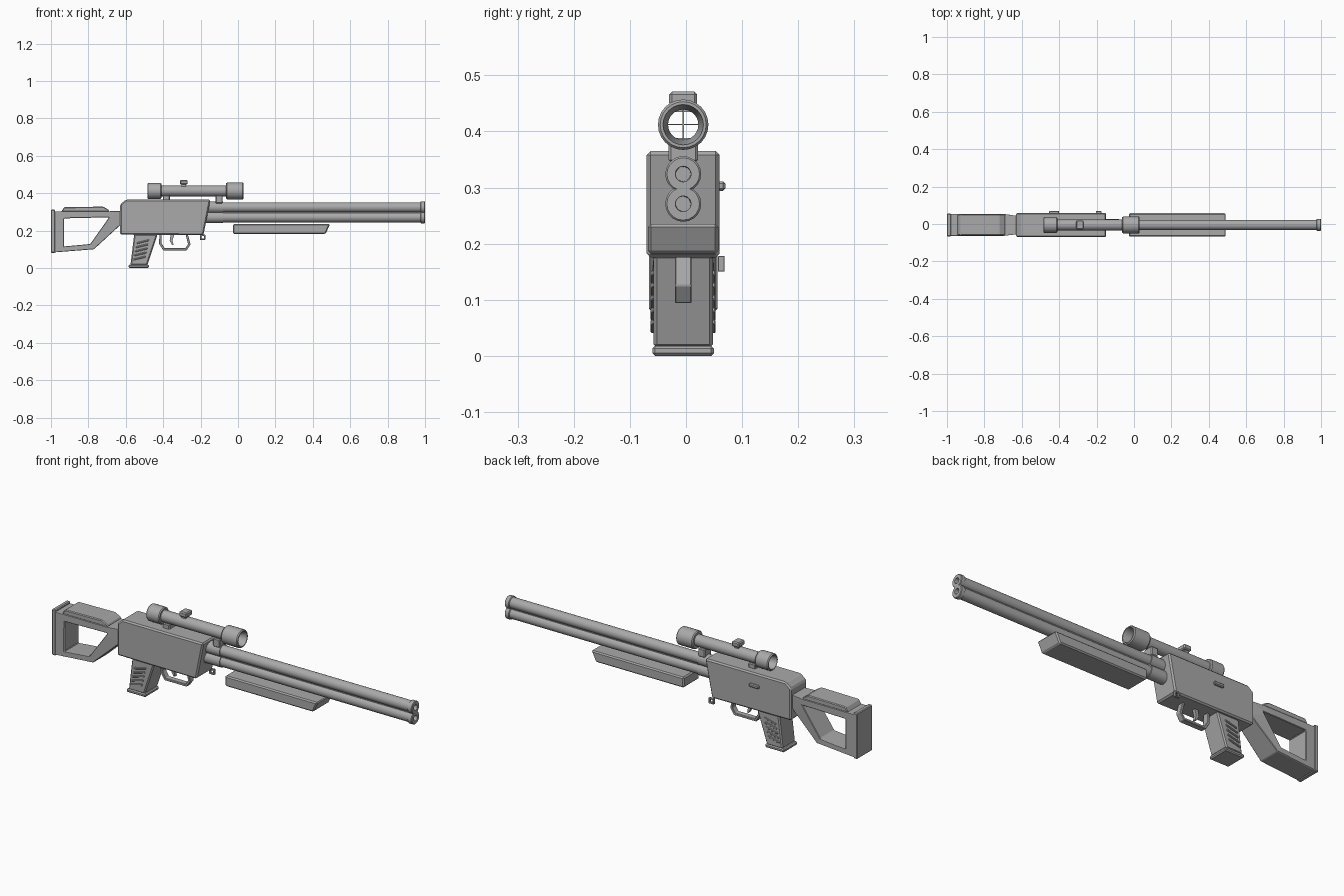
import bpy, bmesh, math

if "Cube" in bpy.data.objects:
    bpy.data.objects.remove(bpy.data.objects["Cube"], do_unlink=True)

CY = -0.005  # centre plane of the body

grey = bpy.data.materials.new("plain grey")
grey.use_nodes = True
grey.diffuse_color = (0.4, 0.4, 0.4, 1)
grey.node_tree.nodes["Principled BSDF"].inputs["Base Color"].default_value = (0.4, 0.4, 0.4, 1)


def finish(name, bm, bevel=0, smooth=False):
    bmesh.ops.remove_doubles(bm, verts=bm.verts, dist=1e-5)
    bmesh.ops.recalc_face_normals(bm, faces=bm.faces)
    mesh = bpy.data.meshes.new(name)
    bm.to_mesh(mesh)
    bm.free()
    ob = bpy.data.objects.new(name, mesh)
    bpy.context.collection.objects.link(ob)
    mesh.materials.append(grey)
    if bevel:
        mod = ob.modifiers.new("edge bevel", "BEVEL")
        mod.width = bevel
        mod.segments = 1
        mod.limit_method = "ANGLE"
    if smooth:
        bpy.ops.object.select_all(action="DESELECT")
        ob.select_set(True)
        bpy.context.view_layer.objects.active = ob
        bpy.ops.object.shade_smooth_by_angle(angle=math.radians(35))
    return ob


def slab(name, outline, half, y=CY, bevel=0):
    """Side profile (x, z) extruded across y."""
    bm = bmesh.new()
    a = [bm.verts.new((x, y - half, z)) for x, z in outline]
    b = [bm.verts.new((x, y + half, z)) for x, z in outline]
    bm.faces.new(a)
    bm.faces.new(b)
    for i in range(len(a)):
        j = (i + 1) % len(a)
        bm.faces.new((a[i], a[j], b[j], b[i]))
    return finish(name, bm, bevel)


def box(name, x0, x1, z0, z1, half, y=CY, bevel=0):
    return slab(name, [(x0, z0), (x1, z0), (x1, z1), (x0, z1)], half, y, bevel)


def frame(name, outer, inner, half, y=CY, bevel=0):
    """Side profile with a matching hole through it."""
    bm = bmesh.new()
    loops = [[bm.verts.new((x, y + s * half, z)) for x, z in pts]
             for pts, s in ((outer, -1), (inner, -1), (inner, 1), (outer, 1))]
    for k in range(4):
        a, b = loops[k], loops[(k + 1) % 4]
        for i in range(len(a)):
            j = (i + 1) % len(a)
            bm.faces.new((a[i], a[j], b[j], b[i]))
    return finish(name, bm, bevel)


def lathe(name, profile, z, segments=20, closed=False):
    """Profile of (x, radius) turned about a lengthwise axis."""
    bm = bmesh.new()
    pts = profile + profile[:1] if closed else profile
    vs = [bm.verts.new((x, CY, z + r)) for x, r in pts]
    es = [bm.edges.new(p) for p in zip(vs, vs[1:])]
    bmesh.ops.spin(bm, geom=vs + es, cent=(0, CY, z), axis=(1, 0, 0),
                   angle=math.tau, steps=segments)
    return finish(name, bm, smooth=True)


# Receiver with slanted front
slab("receiver", [(-0.63, 0.178), (-0.185, 0.175), (-0.147, 0.365),
                  (-0.6, 0.365), (-0.63, 0.34)], 0.065, bevel=0.007)

# Open stock, narrowing to the neck
stock = frame("stock",
              [(-0.985, 0.303), (-0.69, 0.303), (-0.62, 0.305), (-0.62, 0.238),
               (-0.77, 0.1), (-0.985, 0.083)],
              [(-0.93, 0.265), (-0.76, 0.269), (-0.69, 0.27), (-0.7, 0.255),
               (-0.79, 0.128), (-0.93, 0.115)], 0.058, bevel=0.003)
for v in stock.data.vertices:
    if v.co.x > -0.65:
        v.co.y = CY + (v.co.y - CY) * 0.83
box("butt_pad", -1, -0.978, 0.08, 0.312, 0.061, bevel=0.004)
slab("cheek_rest", [(-0.945, 0.3), (-0.93, 0.325), (-0.72, 0.328),
                    (-0.69, 0.31), (-0.69, 0.3)], 0.056, bevel=0.004)

# Grip with slanted ribs on both sides
slab("grip", [(-0.575, 0.015), (-0.485, 0.015), (-0.43, 0.18), (-0.555, 0.18)],
     0.053, bevel=0.006)
box("grip_base", -0.585, -0.477, 0, 0.018, 0.055, bevel=0.005)
for side in (-1, 1):
    for i in range(5):
        z = 0.04 + i * 0.022
        x = -0.57 + i * 0.005
        slab("grip_rib", [(x + 0.01, z), (x + 0.075, z + 0.016),
                          (x + 0.075, z + 0.025), (x + 0.01, z + 0.009)],
             0.005, CY + side * 0.053, bevel=0.002)

# Trigger and its guard
frame("trigger_guard",
      [(-0.42, 0.18), (-0.422, 0.13), (-0.4, 0.094), (-0.275, 0.094),
       (-0.254, 0.125), (-0.268, 0.18)],
      [(-0.408, 0.18), (-0.41, 0.135), (-0.393, 0.106), (-0.281, 0.106),
       (-0.267, 0.128), (-0.28, 0.18)], 0.015, bevel=0.002)
slab("trigger", [(-0.36, 0.18), (-0.365, 0.145), (-0.352, 0.122),
                 (-0.345, 0.124), (-0.35, 0.148), (-0.34, 0.18)], 0.008)

# Stacked barrels with collars and bores
for label, z in (("upper", 0.324), ("lower", 0.271)):
    lathe(label + "_barrel",
          [(-0.2, 0), (-0.2, 0.031), (-0.08, 0.031), (-0.08, 0.027), (0.975, 0.027),
           (0.978, 0.032), (0.997, 0.032), (1, 0.029), (1, 0.014), (0.95, 0.013),
           (0.95, 0)], z)
box("barrel_rib", -0.14, 0.99, 0.285, 0.31, 0.012)

# Handguard below the barrels
slab("handguard", [(-0.027, 0.182), (0.468, 0.182), (0.493, 0.235), (-0.027, 0.235)],
     0.063, bevel=0.006)

# Hollow scope, crosshair, turret and mounts
SZ = 0.412
lathe("scope",
      [(-0.485, 0.038), (-0.48, 0.042), (-0.415, 0.042), (-0.41, 0.038), (-0.41, 0.029),
       (-0.063, 0.029), (-0.063, 0.041), (-0.058, 0.045), (0.025, 0.045), (0.03, 0.041),
       (0.03, 0.036), (-0.02, 0.027), (-0.44, 0.027), (-0.485, 0.034)],
      SZ, 24, closed=True)
box("crosshair_upright", -0.021, -0.019, SZ - 0.028, SZ + 0.028, 0.001)
box("crosshair_level", -0.021, -0.019, SZ - 0.001, SZ + 0.001, 0.028)
box("turret_neck", -0.302, -0.278, 0.435, 0.452, 0.015)
box("turret", -0.311, -0.269, 0.446, 0.471, 0.025, bevel=0.005)
box("rear_mount", -0.402, -0.364, 0.36, 0.388, 0.026, bevel=0.004)
box("front_mount", -0.12, -0.082, 0.345, 0.388, 0.026, bevel=0.004)

# Side catch and sling loop on the left
box("side_catch", -0.455, -0.4, 0.294, 0.311, 0.007, 0.063, bevel=0.004)
frame("sling_loop",
      [(-0.203, 0.178), (-0.175, 0.178), (-0.175, 0.15), (-0.203, 0.15)],
      [(-0.196, 0.171), (-0.182, 0.171), (-0.182, 0.157), (-0.196, 0.157)],
      0.006, 0.063, bevel=0.001)
